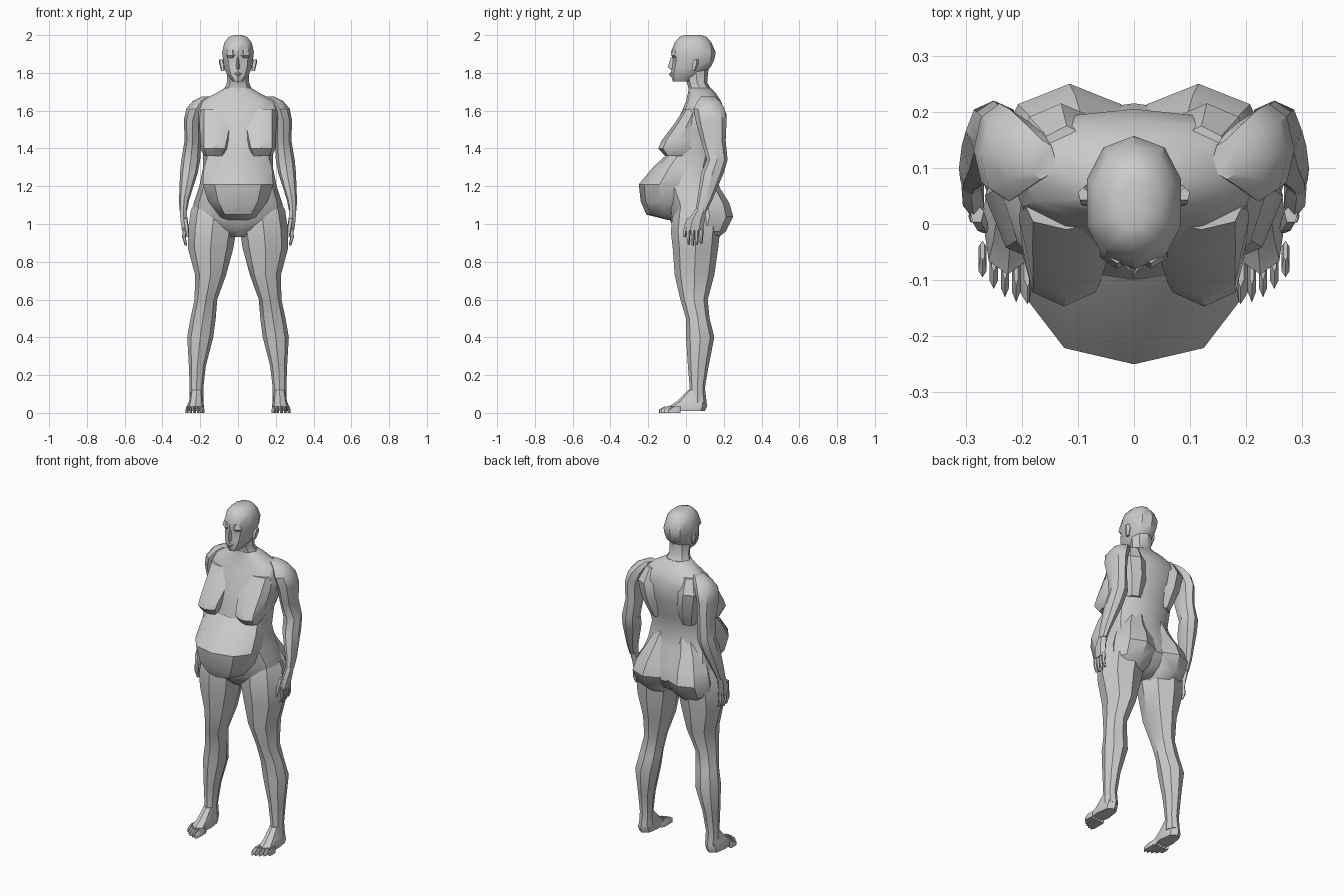
import bpy, bmesh, math

cube = bpy.data.objects.get("Cube")
if cube:
    bpy.data.objects.remove(cube, do_unlink=True)

clay = bpy.data.materials.new("grey clay")
clay.use_nodes = True
clay.diffuse_color = (0.6, 0.6, 0.6, 1)
clay.node_tree.nodes["Principled BSDF"].inputs["Base Color"].default_value = clay.diffuse_color


def ring(height, wide, front, back, x=0.0):
    """One horizontal cross-section; wide is the half width about x."""
    return height, wide, front, back, x


def cross_section(bm, section, sides, power):
    """Rounded outline of a section; a lower power makes it squarer."""
    height, wide, front, back, x = section
    middle, deep = (front + back) / 2, (back - front) / 2
    verts = []
    for i in range(sides):
        angle = math.tau * (i / sides + 0.25)
        c, s = math.cos(angle), math.sin(angle)
        c = math.copysign(abs(c) ** power, c)
        s = math.copysign(abs(s) ** power, s)
        verts.append(bm.verts.new((x + wide * c, middle + deep * s, height)))
    return verts


def loft(name, sections, sides=10, power=1.0, mirror=False):
    """Skin a stack of sections into one closed, faceted part."""
    bm = bmesh.new()
    loops = [cross_section(bm, s, sides, power) for s in sections]
    for low, high in zip(loops, loops[1:]):
        for i in range(sides):
            j = (i + 1) % sides
            bm.faces.new((low[i], low[j], high[j], high[i]))
    bm.faces.new(loops[0])
    bm.faces.new(loops[-1])
    bmesh.ops.recalc_face_normals(bm, faces=bm.faces)
    mesh = bpy.data.meshes.new(name)
    bm.to_mesh(mesh)
    bm.free()
    mesh.materials.append(clay)
    mesh.shade_smooth()
    mesh.set_sharp_from_angle(angle=math.radians(35))
    part = bpy.data.objects.new(name, mesh)
    bpy.context.collection.objects.link(part)
    if mirror:
        part.modifiers.new("other side", 'MIRROR').use_axis[0] = True


def pair(name, sections, sides=8, power=1.0):
    loft(name, sections, sides, power, mirror=True)


# Torso, from crotch to collar
loft("torso", [
    ring(height=.93, wide=.05, front=-.02, back=.12),
    ring(height=.97, wide=.15, front=-.06, back=.18),
    ring(height=1.03, wide=.24, front=-.09, back=.215),
    ring(height=1.11, wide=.235, front=-.1, back=.205),
    ring(height=1.2, wide=.205, front=-.13, back=.17),
    ring(height=1.3, wide=.185, front=-.12, back=.15),
    ring(height=1.4, wide=.185, front=-.09, back=.17),
    ring(height=1.5, wide=.2, front=-.07, back=.2),
    ring(height=1.6, wide=.225, front=-.02, back=.205),
    ring(height=1.65, wide=.2, front=0, back=.185),
    ring(height=1.69, wide=.12, front=.01, back=.16),
    ring(height=1.72, wide=.07, front=.015, back=.13),
], sides=12, power=.85)

# Overhanging belly
loft("belly", [
    ring(height=1.02, wide=.08, front=-.09, back=.08),
    ring(height=1.05, wide=.11, front=-.21, back=.08),
    ring(height=1.12, wide=.165, front=-.24, back=.08),
    ring(height=1.21, wide=.195, front=-.25, back=.1),
    ring(height=1.3, wide=.188, front=-.175, back=.1),
    ring(height=1.37, wide=.165, front=-.1, back=.1),
], power=.85)

# Chest wedges, shoulder blades and buttocks
pair("breast", [
    ring(height=1.36, wide=.055, front=-.11, back=0, x=.125),
    ring(height=1.4, wide=.075, front=-.147, back=.05, x=.125),
    ring(height=1.44, wide=.08, front=-.13, back=.06, x=.12),
    ring(height=1.54, wide=.095, front=-.055, back=.08, x=.11),
    ring(height=1.61, wide=.08, front=-.01, back=.1, x=.12),
], power=.85)
pair("shoulder_blade", [
    ring(height=1.37, wide=.05, front=.05, back=.16, x=.1),
    ring(height=1.48, wide=.075, front=.05, back=.205, x=.115),
    ring(height=1.58, wide=.08, front=.05, back=.215, x=.13),
    ring(height=1.66, wide=.05, front=.05, back=.175, x=.12),
])
pair("buttock", [
    ring(height=.91, wide=.07, front=.03, back=.15, x=.11),
    ring(height=.96, wide=.115, front=0, back=.21, x=.12),
    ring(height=1.04, wide=.13, front=0, back=.25, x=.115),
    ring(height=1.11, wide=.12, front=0, back=.23, x=.105),
    ring(height=1.19, wide=.09, front=0, back=.18, x=.09),
    ring(height=1.28, wide=.06, front=.02, back=.145, x=.07),
])

# Neck and head
loft("neck", [
    ring(height=1.66, wide=.11, front=.01, back=.17),
    ring(height=1.71, wide=.075, front=.015, back=.135),
    ring(height=1.75, wide=.058, front=.005, back=.112),
    ring(height=1.83, wide=.06, front=-.02, back=.12),
], sides=8)
loft("head", [
    ring(height=1.755, wide=.03, front=-.07, back=.03),
    ring(height=1.79, wide=.06, front=-.08, back=.09),
    ring(height=1.83, wide=.077, front=-.075, back=.13),
    ring(height=1.87, wide=.083, front=-.07, back=.15),
    ring(height=1.91, wide=.088, front=-.08, back=.157),
    ring(height=1.96, wide=.076, front=-.06, back=.135),
    ring(height=1.99, wide=.052, front=-.035, back=.11),
    ring(height=2, wide=.02, front=-.01, back=.08),
], power=.9)

# Face
loft("nose", [
    ring(height=1.815, wide=.015, front=-.08, back=0),
    ring(height=1.83, wide=.02, front=-.097, back=0),
    ring(height=1.885, wide=.01, front=-.08, back=0),
], sides=4)
loft("lips", [
    ring(height=1.78, wide=.02, front=-.083, back=0),
    ring(height=1.795, wide=.03, front=-.09, back=0),
    ring(height=1.807, wide=.02, front=-.078, back=0),
], sides=6)
pair("brow", [
    ring(height=1.88, wide=.03, front=-.066, back=0, x=.03),
    ring(height=1.893, wide=.035, front=-.08, back=0, x=.03),
    ring(height=1.92, wide=.03, front=-.07, back=0, x=.03),
], sides=6)
pair("ear", [
    ring(height=1.81, wide=.01, front=.03, back=.05, x=.08),
    ring(height=1.85, wide=.014, front=.03, back=.07, x=.086),
    ring(height=1.87, wide=.01, front=.04, back=.065, x=.09),
], sides=5)

# Arms and hands, starting at the sloping shoulder
pair("arm", [
    ring(height=1.675, wide=.025, front=.08, back=.15, x=.165),
    ring(height=1.65, wide=.045, front=.06, back=.18, x=.195),
    ring(height=1.61, wide=.052, front=.04, back=.205, x=.222),
    ring(height=1.55, wide=.046, front=.05, back=.215, x=.24),
    ring(height=1.44, wide=.043, front=.08, back=.21, x=.24),
    ring(height=1.34, wide=.05, front=.11, back=.22, x=.25),
    ring(height=1.27, wide=.047, front=.08, back=.2, x=.26),
    ring(height=1.13, wide=.027, front=.06, back=.14, x=.285),
    ring(height=1.07, wide=.02, front=.05, back=.11, x=.29),
])
pair("palm", [
    ring(height=1.08, wide=.02, front=.05, back=.11, x=.29),
    ring(height=1.02, wide=.022, front=.01, back=.1, x=.286),
    ring(height=.965, wide=.016, front=0, back=.09, x=.283),
], sides=6)
for i in range(4):
    y = .012 + .023 * i
    tip = .885 + .006 * abs(i - 1)
    pair("finger", [
        ring(height=.98, wide=.011, front=y - .012, back=y + .012, x=.283),
        ring(height=.93, wide=.01, front=y - .01, back=y + .01, x=.286),
        ring(height=tip, wide=.006, front=y - .006, back=y + .006, x=.276),
    ], sides=5)
pair("thumb", [
    ring(height=1.03, wide=.013, front=0, back=.035, x=.28),
    ring(height=.98, wide=.012, front=-.014, back=.01, x=.272),
    ring(height=.93, wide=.007, front=-.017, back=-.003, x=.266),
], sides=5)

# Legs
pair("leg", [
    ring(height=1.17, wide=.1, front=-.04, back=.15, x=.105),
    ring(height=1.07, wide=.125, front=-.07, back=.19, x=.125),
    ring(height=.96, wide=.128, front=-.08, back=.18, x=.138),
    ring(height=.87, wide=.12, front=-.07, back=.17, x=.145),
    ring(height=.73, wide=.082, front=-.06, back=.15, x=.145),
    ring(height=.6, wide=.06, front=-.03, back=.115, x=.17),
    ring(height=.5, wide=.067, front=0, back=.125, x=.185),
    ring(height=.4, wide=.069, front=0, back=.15, x=.2),
    ring(height=.25, wide=.045, front=.01, back=.12, x=.215),
    ring(height=.13, wide=.036, front=.02, back=.1, x=.22),
    ring(height=.05, wide=.038, front=.01, back=.11, x=.22),
])

# Feet and toes
pair("foot", [
    ring(height=.01, wide=.043, front=-.09, back=.1, x=.225),
    ring(height=.035, wide=.045, front=-.09, back=.112, x=.225),
    ring(height=.06, wide=.038, front=-.05, back=.108, x=.222),
    ring(height=.12, wide=.03, front=.01, back=.1, x=.22),
], power=.8)
for i in range(5):
    x = .19 + .02 * i
    tip = -.143 + .003 * i * i
    thick = .008 if i else .013
    pair("toe", [
        ring(height=0, wide=thick, front=tip, back=-.03, x=x),
        ring(height=.018, wide=thick, front=tip, back=-.03, x=x),
        ring(height=.035, wide=thick / 2, front=tip + .03, back=-.03, x=x),
    ], sides=6, power=.6)
